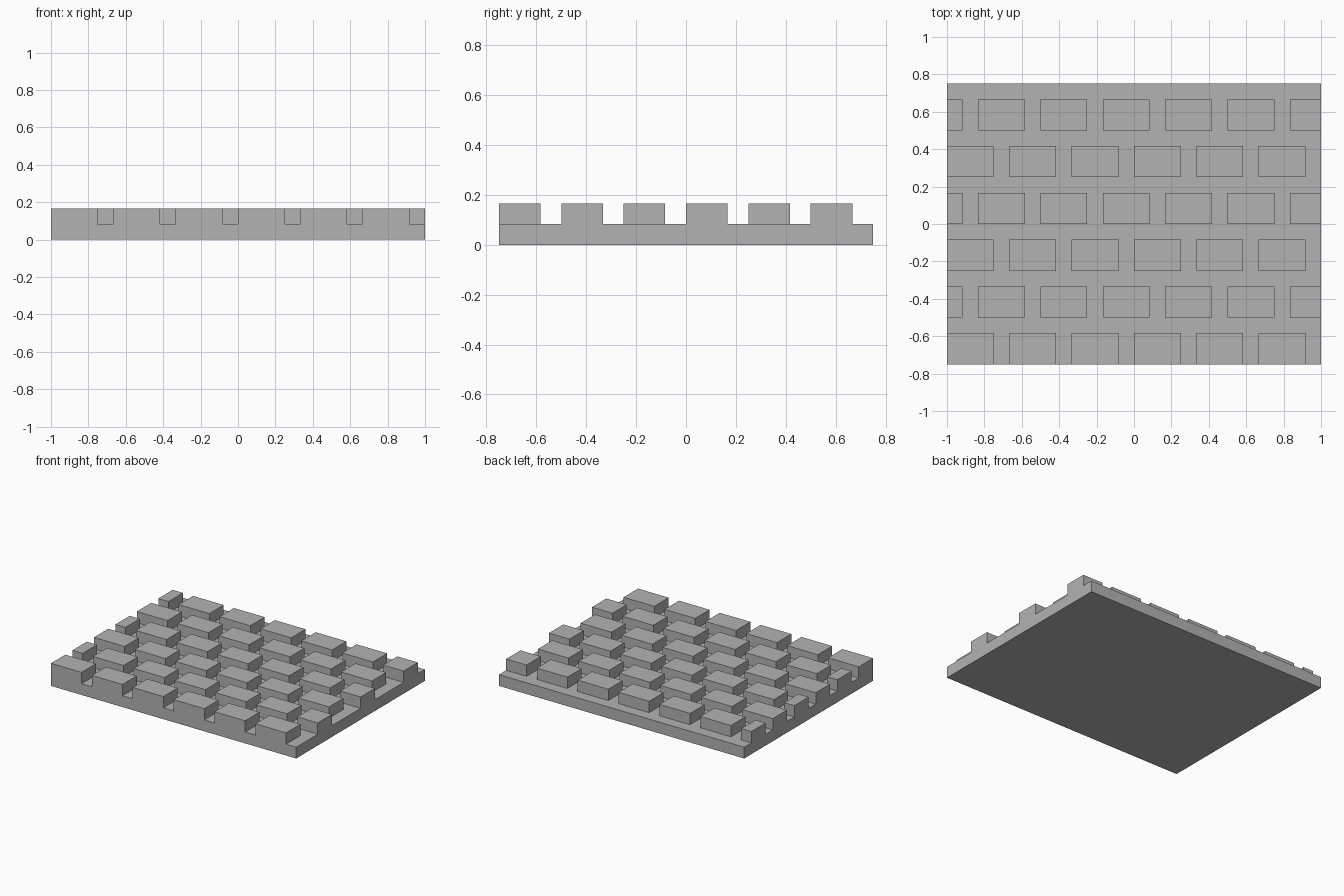
import bpy
import bmesh
from mathutils import Matrix, Vector

if "Cube" in bpy.data.objects:
    bpy.data.objects.remove(bpy.data.objects["Cube"], do_unlink=True)

# Everything sits on a square module: bricks are 3 x 2 modules with 1-module joints
U = 2 / 24
COLS, ROWS = 24, 18


def make_material(name, value):
    mat = bpy.data.materials.new(name)
    mat.use_nodes = True
    color = (value, value, value, 1)
    mat.diffuse_color = color
    mat.node_tree.nodes["Principled BSDF"].inputs["Base Color"].default_value = color
    return mat


def is_brick(face):
    """True for modules covered by a brick; every other course is offset by half."""
    c = face.calc_center_median()
    col, row = int(c.x / U + COLS / 2), int(c.y / U + ROWS / 2)
    shift = 2 * (row // 3 % 2)
    return row % 3 < 2 and (col + shift) % 4 < 3


def raise_faces(bm, faces, height):
    """Extrude faces upward and return the new top faces."""
    geom = bmesh.ops.extrude_face_region(bm, geom=faces)["geom"]
    verts = [g for g in geom if isinstance(g, bmesh.types.BMVert)]
    bmesh.ops.translate(bm, verts=verts, vec=Vector((0, 0, height)))
    return [g for g in geom if isinstance(g, bmesh.types.BMFace)]


bm = bmesh.new()
bmesh.ops.create_grid(bm, x_segments=COLS, y_segments=ROWS, size=1,
                      matrix=Matrix.Diagonal((1, ROWS / COLS, 1, 1)))

# Base slab, then the raised bricks
slab_top = raise_faces(bm, bm.faces[:], U)
raise_faces(bm, [f for f in slab_top if is_brick(f)], U)

# Merge flat areas into clean faces
bmesh.ops.recalc_face_normals(bm, faces=bm.faces[:])
bmesh.ops.dissolve_limit(bm, angle_limit=0.01, verts=bm.verts[:], edges=bm.edges[:])

mesh = bpy.data.meshes.new("brick_panel")
bm.to_mesh(mesh)
bm.free()
mesh.materials.append(make_material("plain_grey", 0.45))
panel = bpy.data.objects.new("brick_panel", mesh)
bpy.context.collection.objects.link(panel)
